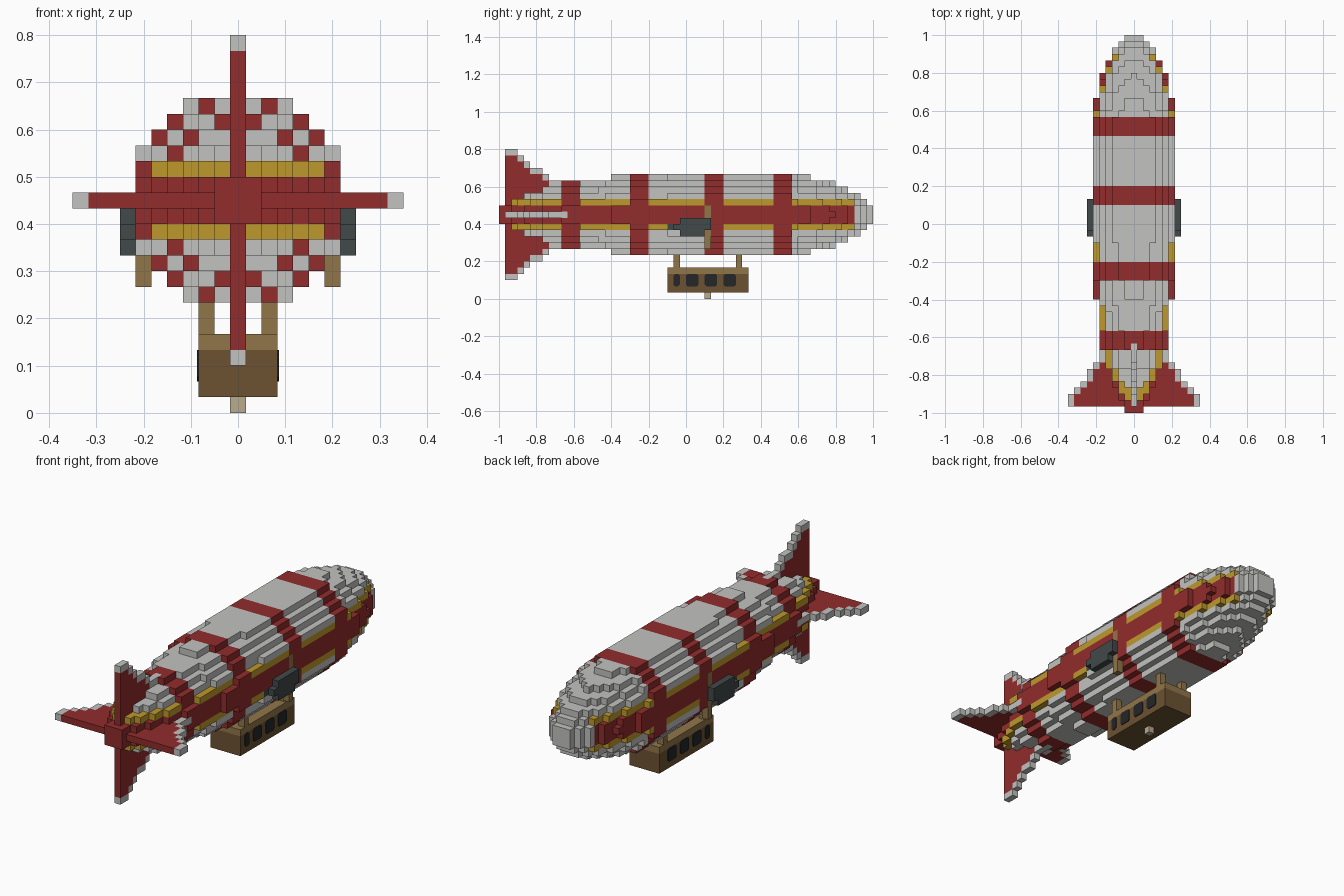
import bpy
import bmesh
from mathutils import Vector

old = bpy.data.objects.get("Cube")
if old:
    bpy.data.objects.remove(old, do_unlink=True)

U = 1 / 30          # edge of one block
LENGTH = 60         # blocks along y
AXIS_ROW = 13       # block row that holds the hull axis


def material(name, r, g, b):
    m = bpy.data.materials.new(name)
    m.use_nodes = True
    m.diffuse_color = (r, g, b, 1)
    m.node_tree.nodes["Principled BSDF"].inputs["Base Color"].default_value = (r, g, b, 1)
    return m


GREY = material("canvas grey", .54, .54, .53)
RED = material("deep red", .287, .025, .025)
YELLOW = material("gold yellow", .515, .314, .025)
TAN = material("tan wood", .283, .181, .067)
BROWN = material("brown wood", .15, .084, .032)
SLATE = material("dark slate", .054, .065, .065)
BLACK = material("window black", .017, .019, .021)
PALE = material("pale wood", .479, .413, .27)

# Hull squared radius at stations along the length
STATIONS = [(0, 2.5), (1, 4.5), (2, 5.5), (3, 8), (5, 13), (7, 20), (9, 24),
            (10, 26.5), (14, 30), (17, 35), (18, 37), (21, 41), (26, 44.5),
            (27, 46), (43, 46), (46, 45), (47, 41), (49, 38), (51, 30),
            (53, 25.5), (55, 18), (57, 10), (58, 5.5), (59, 2.5)]
BAND_STARTS = (10, 21, 33, 44)


def radius_sq(j):
    for (a, ra), (b, rb) in zip(STATIONS, STATIONS[1:]):
        if a <= j <= b:
            return ra + (rb - ra) * (j - a) / (b - a)


def hull_colour(j, k):
    if j >= 57:
        return GREY
    if any(s <= j < s + 3 for s in BAND_STARTS) or abs(k) <= 1:
        return RED
    return YELLOW if abs(k) == 2 else GREY


def box(xs, ys, zs, mat):
    """Inclusive block ranges filled with one colour."""
    return {(i, j, k): mat
            for i in range(xs[0], xs[1] + 1)
            for j in range(ys[0], ys[1] + 1)
            for k in range(zs[0], zs[1] + 1)}


def mirrored(cells):
    return cells | {(-i, j, k): m for (i, j, k), m in cells.items()}


parts = {}

# Engines, each with a shaft sunk in the hull side
parts["engines"] = mirrored(box((7, 7), (29, 32), (-3, -1), SLATE)
                            | box((7, 7), (28, 33), (-2, -2), SLATE)
                            | box((7, 7), (33, 33), (-1, -1), SLATE)
                            | box((6, 6), (27, 27), (-2, -2), SLATE))

# Wooden side braces
parts["side_braces"] = mirrored(box((6, 6), (33, 33), (-5, 1), TAN))

# Four stepped tail fins with grey leading edges
FIN_REACH = (10, 10, 9, 8, 7, 7, 6, 5, 5, 5)
fins = {}
for j, reach in enumerate(FIN_REACH, start=1):
    for d in range(-reach, reach + 1):
        mat = GREY if abs(d) == reach else RED
        fins[(d, j, 0)] = mat
        fins[(0, j, d)] = mat
parts["tail_fins"] = fins

# Hull: round sections following the stations
taken = set().union(*parts.values())
parts["hull"] = {(i, j, k): hull_colour(j, k)
                 for j in range(LENGTH)
                 for i in range(-6, 7)
                 for k in range(-6, 7)
                 if i * i + k * k <= radius_sq(j) and (i, j, k) not in taken}

# Gondola, its hangers and the peg underneath
parts["gondola"] = (box((-2, 2), (27, 39), (-12, -10), BROWN)
                    | box((-2, 2), (27, 39), (-9, -9), TAN))
parts["gondola_hangers"] = mirrored(box((2, 2), (28, 28), (-8, -7), TAN)
                                    | box((2, 2), (38, 38), (-8, -7), TAN))
parts["gondola_peg"] = box((0, 0), (33, 33), (-13, -13), PALE)

solid = set().union(*parts.values())


def finish(name, bm, mats):
    me = bpy.data.meshes.new(name)
    bm.normal_update()
    bm.to_mesh(me)
    bm.free()
    for m in mats:
        me.materials.append(m)
    ob = bpy.data.objects.new(name, me)
    bpy.context.collection.objects.link(ob)
    return ob


def build_blocks(name, cells):
    """Skin the blocks with only the faces that show."""
    bm = bmesh.new()
    mats = list(dict.fromkeys(cells.values()))
    verts = {}
    for (i, j, k), mat in cells.items():
        centre = Vector((i, j + .5 - LENGTH / 2, k + AXIS_ROW + .5))
        for axis in range(3):
            for sign in (-1, 1):
                n = [0, 0, 0]
                n[axis] = sign
                if (i + n[0], j + n[1], k + n[2]) in solid:
                    continue
                u, v = Vector((0, 0, 0)), Vector((0, 0, 0))
                u[(axis + 1) % 3] = .5
                v[(axis + 2) % 3] = .5 * sign
                mid = centre + Vector(n) * .5
                ring = []
                for p in (mid - u - v, mid + u - v, mid + u + v, mid - u + v):
                    key = tuple(round(c * 2) for c in p)
                    if key not in verts:
                        verts[key] = bm.verts.new(p * U)
                    ring.append(verts[key])
                face = bm.faces.get(ring) or bm.faces.new(ring)
                face.material_index = mats.index(mat)
    return finish(name, bm, mats)


for part, cells in parts.items():
    build_blocks(part, cells)


# Gondola windows: thin plates with clipped corners
def window(name, side, y0, y1, z0=.067, z1=.133, clip=.009):
    x = side * 2.5 * U
    outline = [(y0 + clip, z0), (y1 - clip, z0), (y1, z0 + clip), (y1, z1 - clip),
               (y1 - clip, z1), (y0 + clip, z1), (y0, z1 - clip), (y0, z0 + clip)]
    bm = bmesh.new()
    face = bm.faces.new([bm.verts.new((x, y, z)) for y, z in outline])
    out = bmesh.ops.extrude_face_region(bm, geom=[face])["geom"]
    bmesh.ops.translate(bm, vec=(side * .004, 0, 0),
                        verts=[g for g in out if isinstance(g, bmesh.types.BMVert)])
    bmesh.ops.recalc_face_normals(bm, faces=bm.faces)
    finish(name, bm, [BLACK])


for side, label in ((1, "left"), (-1, "right")):
    window(f"{label}_narrow_window", side, -.067, -.033)
    for n in range(3):
        window(f"{label}_window_{n + 1}", side, n * .1, n * .1 + .067)
